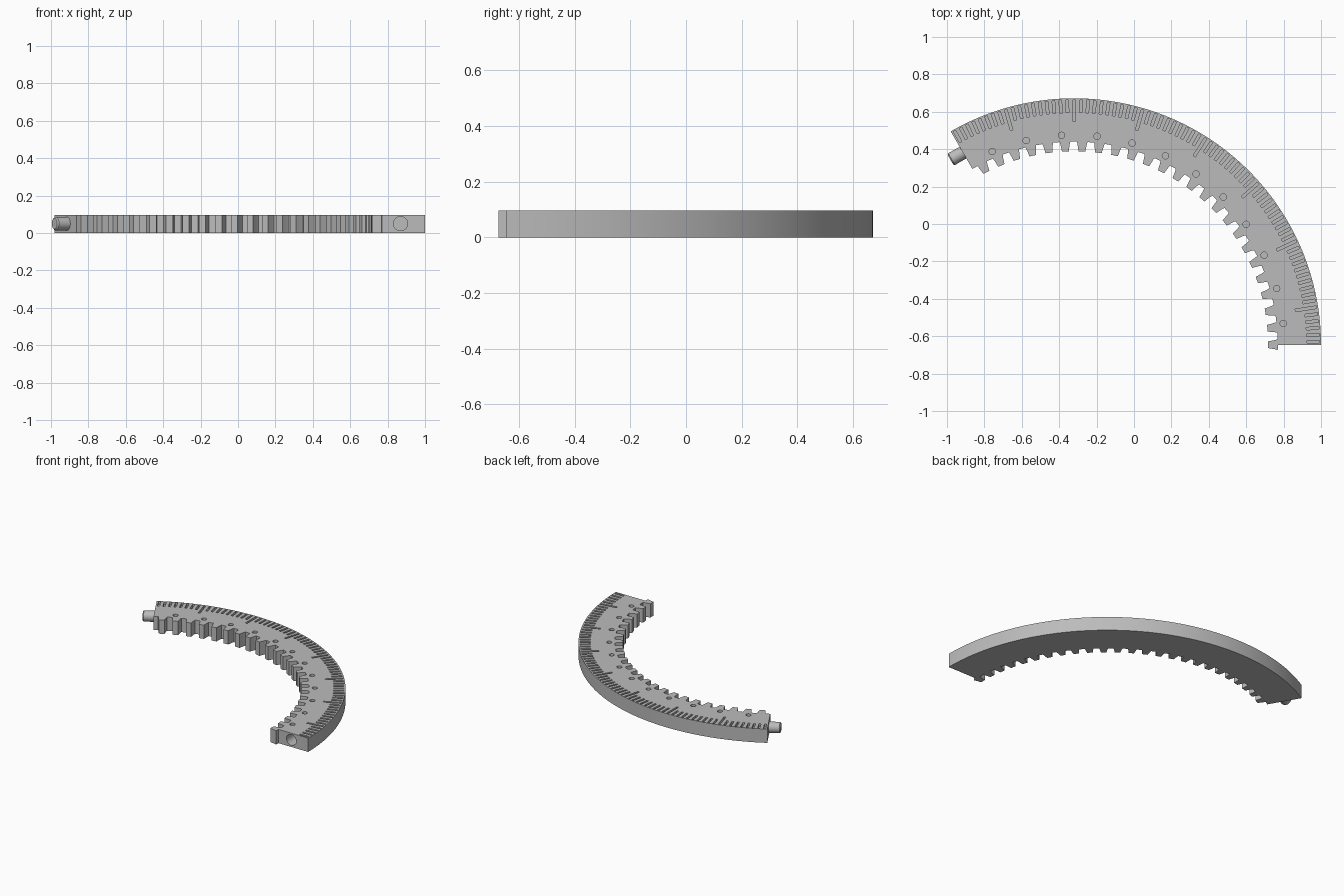
import bpy, bmesh
from math import sin, cos, radians, pi
from mathutils import Matrix, Vector

if "Cube" in bpy.data.objects:
    bpy.data.objects.remove(bpy.data.objects["Cube"])

CENTRE = Vector((-0.32, -0.648, 0))
OUTER, ROOT, TIP = 1.32, 1.088, 1.037
PIN_RADIUS = 1.189
HEIGHT, SPAN = 0.097, 120
PITCH = 360 / 74          # angle between teeth
TICK = PITCH / 3          # angle between scale marks

grey = bpy.data.materials.new("plain grey")
grey.use_nodes = True
grey.diffuse_color = (0.5, 0.5, 0.5, 1)
grey.node_tree.nodes["Principled BSDF"].inputs["Base Color"].default_value = (0.5, 0.5, 0.5, 1)


def polar(r, deg, side=0, z=0):
    """Point at radius r and angle deg, shifted sideways along the tangent."""
    a = radians(deg)
    return CENTRE + Vector((r * cos(a) - side * sin(a), r * sin(a) + side * cos(a), z))


def frame(r, deg, z):
    """Matrix whose x is radial and y tangential at the given place."""
    return Matrix.Translation(polar(r, deg, 0, z)) @ Matrix.Rotation(radians(deg), 4, "Z")


def make_object(name, bm):
    bmesh.ops.recalc_face_normals(bm, faces=bm.faces)
    mesh = bpy.data.meshes.new(name)
    bm.to_mesh(mesh)
    bm.free()
    mesh.materials.append(grey)
    obj = bpy.data.objects.new(name, mesh)
    bpy.context.collection.objects.link(obj)
    return obj


def select_only(obj):
    bpy.ops.object.select_all(action="DESELECT")
    obj.select_set(True)
    bpy.context.view_layer.objects.active = obj


def add_cylinder(bm, radius, depth, matrix, segments):
    return bmesh.ops.create_cone(bm, cap_ends=True, segments=segments, radius1=radius,
                                 radius2=radius, depth=depth, matrix=matrix)


# Curved rack: outer arc, then the toothed inner edge, extruded upwards
steps = 96
outline = [polar(OUTER, SPAN * i / steps) for i in range(steps + 1)]
outline.append(polar(ROOT, SPAN))
tooth = [(ROOT, 0.029), (ROOT - 0.012, 0.025), (TIP, 0.018)]
for k in reversed(range(25)):
    angle = k * PITCH + 0.15
    outline += [polar(r, angle, w) for r, w in tooth]
    outline += [polar(r, angle, -w) for r, w in reversed(tooth)]
outline.append(polar(ROOT + 0.003, 0))

bm = bmesh.new()
base = bm.faces.new([bm.verts.new(p) for p in outline])
top = bmesh.ops.extrude_face_region(bm, geom=[base])["geom"]
bmesh.ops.translate(bm, vec=(0, 0, HEIGHT), verts=[g for g in top if isinstance(g, bmesh.types.BMVert)])
rack = make_object("curved_rack", bm)

# Cutters: scale marks, round dimples and the end socket
bm = bmesh.new()
for k in range(74):
    inner = 1.197 if (k - 5) % 10 == 0 else 1.244
    edge = 1.312
    size = Matrix.Diagonal((edge - inner, 0.014, 0.04, 1))
    bmesh.ops.create_cube(bm, size=1, matrix=frame((inner + edge) / 2, (k + 0.5) * TICK, HEIGHT) @ size)
for k in range(12):
    add_cylinder(bm, 0.017, 0.05, frame(1.124, 5.9 + 2 * PITCH * k, HEIGHT), 24)
lie_down = Matrix.Rotation(pi / 2, 4, "X")
add_cylinder(bm, 0.038, 0.18, frame(PIN_RADIUS, 0, 0.05) @ lie_down, 32)
cutter = make_object("recess_cutter", bm)
cutter.hide_render = True

cut = rack.modifiers.new("recesses", "BOOLEAN")
cut.operation, cut.solver, cut.object = "DIFFERENCE", "EXACT", cutter
select_only(rack)
bpy.ops.object.modifier_apply(modifier=cut.name)
bpy.data.objects.remove(cutter)

# Joining pin on the far end, with a chamfered tip
bm = bmesh.new()
place = Matrix.Translation(polar(PIN_RADIUS, SPAN, 0.0285, 0.05)) @ Matrix.Rotation(radians(SPAN), 4, "Z")
add_cylinder(bm, 0.036, 0.097, place @ lie_down, 32)
far_cap = min((f for f in bm.faces if len(f.verts) > 4), key=lambda f: f.calc_center_median().x)
bmesh.ops.bevel(bm, geom=list(far_cap.edges), offset=0.007, segments=1, affect="EDGES")
pin = make_object("joining_pin", bm)

for obj in (rack, pin):
    select_only(obj)
    bpy.ops.object.shade_smooth_by_angle(angle=radians(20))
